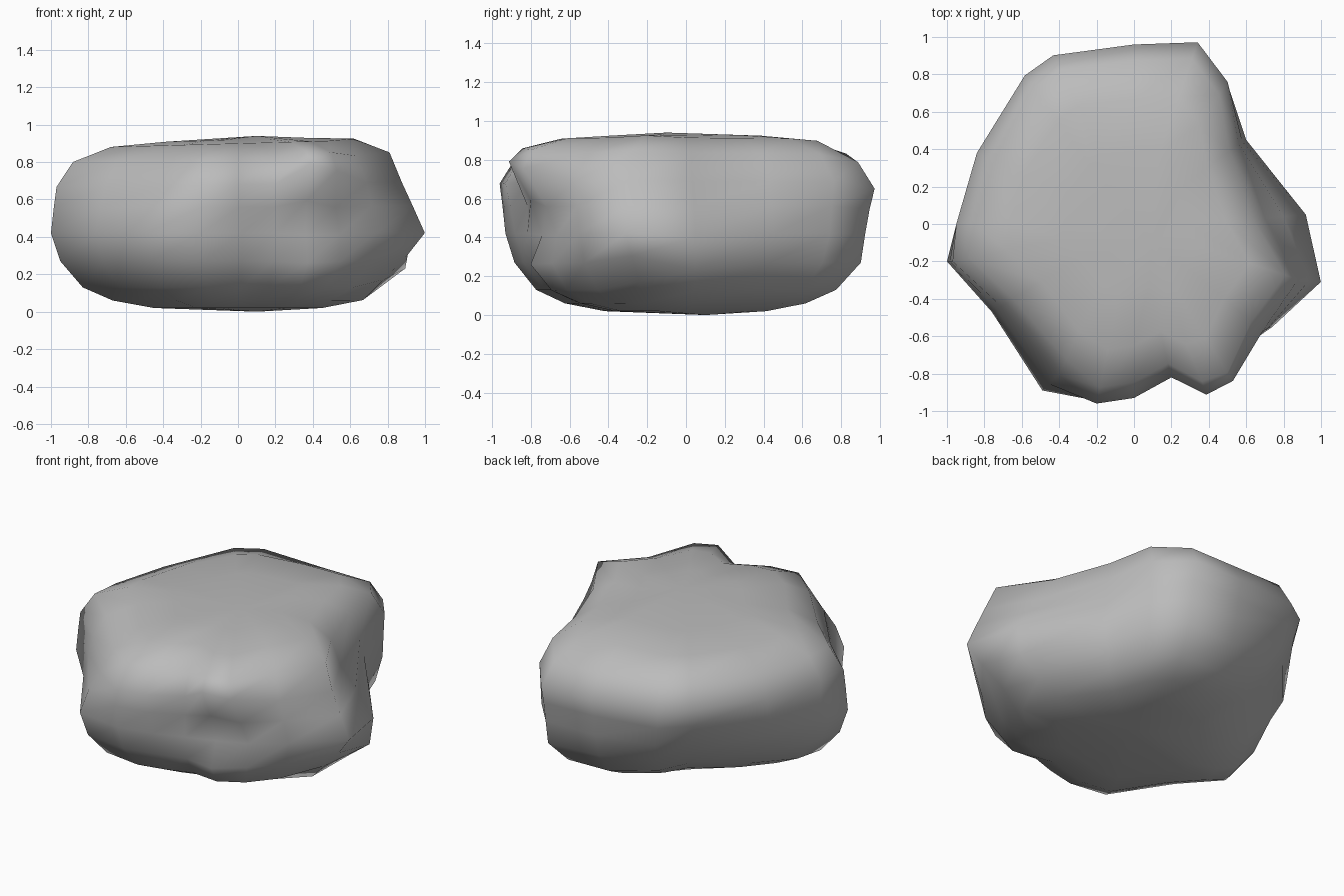
import bpy
import bmesh
from mathutils import Vector

cube = bpy.data.objects.get("Cube")
if cube:
    bpy.data.objects.remove(cube)

# Outlines of the boulder at its lower and upper bulge, counter-clockwise
LOWER = [(-1, -.2), (-.76, -.47), (-.49, -.89), (-.2, -.93), (.02, -.88), (.2, -.82),
         (.4, -.81), (.58, -.74), (.74, -.55), (1, -.31), (.9, .05), (.6, .45),
         (.5, .74), (.34, .92), (0, .92), (-.4, .87), (-.58, .73), (-.84, .36), (-.95, 0)]
UPPER = [(-.97, -.2), (-.71, -.44), (-.42, -.82), (-.2, -.96), (0, -.93), (.2, -.82),
         (.4, -.92), (.55, -.87), (.69, -.57), (.87, -.3), (.7, .03), (.56, .43),
         (.5, .76), (.34, .965), (0, .955), (-.43, .9), (-.58, .79), (-.84, .38), (-.95, 0)]

# Each ring: height, blend from lower to upper outline, scale
RINGS = [(.02, 0, .45), (.06, 0, .67), (.13, 0, .83), (.27, 0, .95), (.42, 0, 1),
         (.56, .5, 1), (.68, 1, 1), (.82, 1, .91), (.9, 1, .7), (.92, 1, .4)]

# Local pushes: centre, reach, offset
PUSHES = [((.5, -.8, .5), .34, (-.05, .1, -.01)),       # hollow under the front lip
          ((.45, -.92, .7), .24, (0, -.02, .12)),       # overhanging lip
          ((.38, -.82, .2), .26, (0, -.06, -.01)),      # ledge below the hollow
          ((.75, -.25, .85), .3, (.02, 0, .015)),       # high right shoulder
          ((.3, .9, .22), .25, (.02, .03, 0)),          # low rear bulge
          ((.88, .05, .28), .25, (.04, 0, -.04)),       # low right bulge
          ((.9, -.3, .16), .3, (-.06, .02, .05)),       # trimmed right underside
          ((-.6, .62, .08), .6, (.1, -.09, .07)),       # trimmed rear underside
          ((-.5, -.85, .85), .3, (.04, .04, -.02)),     # chamfered front corner
          ((-.5, .75, .84), .3, (-.01, .01, .03)),      # raised rear corner
          ((.2, .95, .78), .4, (0, .01, -.05))]         # sloping rear edge


def shape(point):
    """Tilt the top and apply the local pushes."""
    result = point.copy()
    result.z += .035 * point.x * max(0, point.z - .5) * 2
    for centre, reach, offset in PUSHES:
        distance = (point - Vector(centre)).length / reach
        if distance < 1:
            result += Vector(offset) * (1 - distance ** 2) ** 2
    return result


# Boulder body, lofted through the rings
bm = bmesh.new()
loops = []
for height, blend, scale in RINGS:
    loop = []
    for low, high in zip(LOWER, UPPER):
        xy = Vector(low).lerp(Vector(high), blend) * scale
        loop.append(bm.verts.new(shape(Vector((xy.x, xy.y, height)))))
    loops.append(loop)

count = len(LOWER)
for under, over in zip(loops, loops[1:]):
    for i in range(count):
        j = (i + 1) % count
        bm.faces.new((under[i], under[j], over[j], over[i]))

# Rounded base and crown
for loop, centre in ((loops[0], (.1, .1, 0)), (loops[-1], (.1, -.1, .94))):
    pole = bm.verts.new(centre)
    for i in range(count):
        bm.faces.new((loop[i], loop[(i + 1) % count], pole))

bmesh.ops.recalc_face_normals(bm, faces=bm.faces)
for face in bm.faces:
    face.smooth = True

mesh = bpy.data.meshes.new("boulder")
bm.to_mesh(mesh)
bm.free()
boulder = bpy.data.objects.new("boulder", mesh)
bpy.context.collection.objects.link(boulder)

# Grey stone
stone = bpy.data.materials.new("grey_stone")
stone.use_nodes = True
colour = (.5, .5, .5, 1)
stone.diffuse_color = colour
stone.node_tree.nodes["Principled BSDF"].inputs["Base Color"].default_value = colour
mesh.materials.append(stone)
